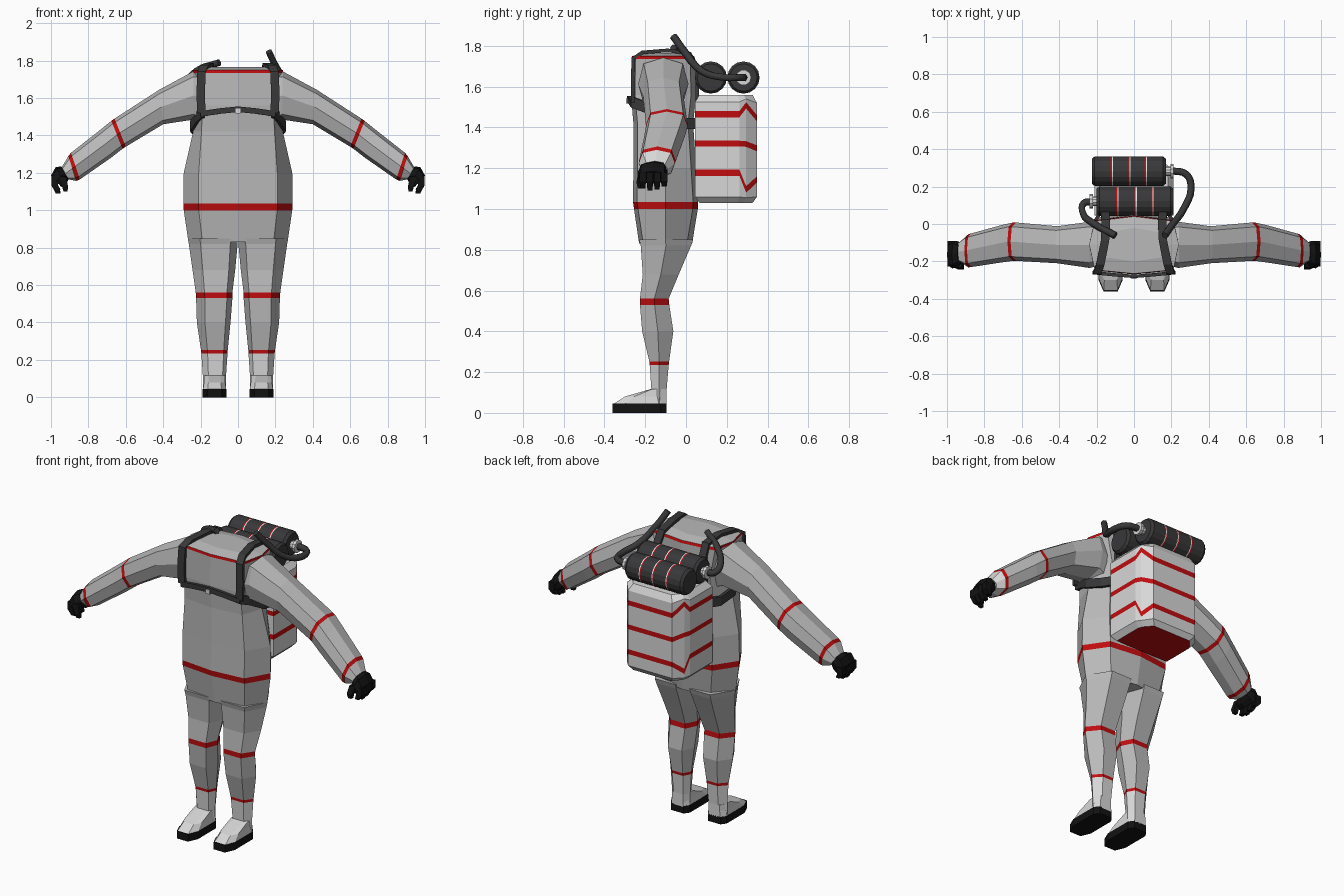
import bpy, bmesh, math
from mathutils import Vector

if "Cube" in bpy.data.objects:
    bpy.data.objects.remove(bpy.data.objects["Cube"])


def material(name, r, g, b):
    m = bpy.data.materials.new(name)
    m.diffuse_color = (r, g, b, 1)
    m.use_nodes = True
    m.node_tree.nodes["Principled BSDF"].inputs["Base Color"].default_value = m.diffuse_color
    return m


MATS = [material("suit_grey", .49, .49, .49), material("light_grey", .68, .68, .68),
        material("red", .52, .004, .005), material("dark_grey", .04, .04, .042),
        material("black", .006, .006, .006), material("white", .85, .85, .85)]
GREY, LIGHT, RED, DARK, BLACK, WHITE = range(6)


def loft(name, rings, mats, caps=None, side=1):
    """Skin equal-sized rings; mats gives one colour per segment, caps the two ends."""
    bm = bmesh.new()
    vs = [[bm.verts.new((x * side, y, z)) for x, y, z in r] for r in rings]
    n = len(vs[0])
    caps = caps or (mats[0], mats[-1])
    for i, m in enumerate(mats):
        for k in range(n):
            j = (k + 1) % n
            bm.faces.new((vs[i][k], vs[i][j], vs[i + 1][j], vs[i + 1][k])).material_index = m
    for r, m in zip((vs[0], vs[-1]), caps):
        bm.faces.new(r).material_index = m
    bmesh.ops.recalc_face_normals(bm, faces=bm.faces)
    me = bpy.data.meshes.new(name)
    bm.to_mesh(me)
    bm.free()
    for m in MATS:
        me.materials.append(m)
    ob = bpy.data.objects.new(name, me)
    bpy.context.collection.objects.link(ob)
    return ob


def both(name, rings, mats, caps=None):
    loft("left_" + name, rings, mats, caps, 1)
    loft("right_" + name, rings, mats, caps, -1)


def mirrored(half):
    """Close a half outline (front to back, x >= 0) across x = 0."""
    return half + [(-x, y, z) for x, y, z in reversed(half) if x > 1e-4]


# torso: z, front corner x, side x, back corner x, front y, side y, back y
def torso_ring(z, fx, sx, bx, yf, ym, yb):
    return mirrored([(0, yf, z), (fx, yf + .02, z), (sx, ym, z), (bx, yb - .025, z), (0, yb, z)])


torso = [(.83, .19, .265, .17, -.23, -.10, .03),
         (1.0, .21, .29, .20, -.255, -.10, .058),
         (1.035, .21, .292, .20, -.26, -.10, .06),
         (1.2, .21, .29, .20, -.258, -.10, .05),
         (1.42, .195, .24, .18, -.258, -.11, .035),
         (1.56, .19, .225, .18, -.27, -.11, .05),
         (1.735, .21, .24, .21, -.268, -.11, .045),
         (1.75, .21, .24, .21, -.265, -.11, .04),
         (1.765, .14, .17, .14, -.20, -.11, -.02)]
loft("torso", [torso_ring(*s) for s in torso], [GREY, RED, GREY, GREY, GREY, GREY, RED, GREY])


# legs: z, inner x, outer x, front y, back y
def leg_ring(z, xi, xo, yf, yb):
    w, ym = xo - xi, (yf + yb) / 2
    return [(xi, ym, z), (xi + .15 * w, yf, z), (xo - .24 * w, yf, z),
            (xo, ym, z), (xo - .3 * w, yb, z), (xi + .18 * w, yb, z)]


leg = [(.85, 0, .268, -.23, .035), (.82, .002, .263, -.222, .025), (.68, .015, .243, -.212, -.035),
       (.56, .03, .226, -.226, -.085), (.53, .03, .224, -.226, -.082),
       (.40, .04, .22, -.215, -.062), (.252, .055, .198, -.18, -.083),
       (.235, .056, .196, -.178, -.085), (.115, .064, .188, -.17, -.095), (.04, .064, .188, -.17, -.095)]
both("leg", [leg_ring(*s) for s in leg],
     [GREY, GREY, GREY, RED, GREY, GREY, RED, LIGHT, LIGHT])


# boots: black sole and a sloping light upper
def boot_ring(z, toe, ball, k=1.0):
    half = [(.038 * k, toe), (.064 * k, ball), (.064 * k, -.125), (.042 * k, -.095)]
    return [(.125 + x, y, z) for x, y in half] + [(.125 - x, y, z) for x, y in reversed(half)]


both("sole", [boot_ring(0, -.36, -.30), boot_ring(.045, -.36, -.30)], [BLACK])
both("boot", [boot_ring(.044, -.355, -.295, .97), boot_ring(.08, -.30, -.255, .88),
              boot_ring(.117, -.172, -.165, .85)], [LIGHT, LIGHT])


# sleeves: top x, z, bottom x, z, then y range
def sleeve_ring(xt, zt, xb, zb, y0, y1):
    ring = []
    for k in range(8):
        a = k * math.pi / 4
        f = 1.1 if k % 2 else 1
        t, v = .5 + .5 * f * math.cos(a), .5 + .5 * f * math.sin(a)
        ring.append((xb + (xt - xb) * t, y0 + (y1 - y0) * v, zb + (zt - zb) * t))
    return ring


sleeve = [(.17, 1.74, .19, 1.46, -.22, 0), (.24, 1.742, .235, 1.485, -.235, .012),
          (.42, 1.645, .40, 1.46, -.21, -.012), (.66, 1.49, .60, 1.34, -.197, .008),
          (.677, 1.478, .618, 1.328, -.197, .008), (.73, 1.435, .68, 1.28, -.205, -.005),
          (.893, 1.307, .845, 1.165, -.23, -.05), (.907, 1.29, .865, 1.157, -.232, -.055),
          (.945, 1.225, .905, 1.165, -.205, -.09)]
both("sleeve", [sleeve_ring(*s) for s in sleeve],
     [GREY, GREY, GREY, RED, GREY, GREY, RED, LIGHT])

# gloves: palm, four curled fingers and a thumb
palm = [(.945, 1.235, .905, 1.165, -.205, -.10), (.975, 1.23, .92, 1.14, -.235, -.09),
        (1.0, 1.185, .945, 1.125, -.237, -.09)]
both("palm", [sleeve_ring(*s) for s in palm], [BLACK, BLACK])


def finger_ring(x, y, z, w, d):
    return [(x - d, y - w, z), (x + d, y - w, z), (x + d, y + w, z), (x - d, y + w, z)]


for i, tip in enumerate((1.10, 1.09, 1.095, 1.11)):
    y = -.212 + i * .035
    both("finger_%d" % (i + 1), [finger_ring(.975, y, 1.18, .016, .022),
                                 finger_ring(.98, y, 1.135, .016, .018),
                                 finger_ring(.962, y, tip, .012, .013)], [BLACK, BLACK])
both("thumb", [finger_ring(.94, -.215, 1.18, .018, .02), finger_ring(.925, -.23, 1.13, .014, .016),
               finger_ring(.922, -.225, 1.10, .01, .011)], [BLACK, BLACK])


# backpack: stripes spread apart around the rear corners
def pack_ring(z, zc, zb, k=1.0):
    half = [(.21, .045, z), (.21, .262, z), (.195, .295, zc), (.15, .348, zb)]
    half = [(x * k, .195 + (y - .195) * k, h) for x, y, h in half]
    return half + [(-x, y, h) for x, y, h in reversed(half)]


pack = [(1.03, 1.03, 1.03, .86), (1.06, 1.055, 1.06), (1.163, 1.08, 1.13), (1.193, 1.112, 1.16),
        (1.307, 1.305, 1.283), (1.335, 1.333, 1.312), (1.45, 1.493, 1.43), (1.48, 1.524, 1.46),
        (1.525, 1.54, 1.52), (1.56, 1.56, 1.56, .86)]
loft("backpack", [pack_ring(*s) for s in pack],
     [LIGHT, LIGHT, RED, LIGHT, RED, LIGHT, RED, LIGHT, LIGHT], (RED, LIGHT))


# tanks: rounded cylinders lying across the pack
def disc(x, y, z, r, n=16):
    return [(x, y + r * math.cos(a), z + r * math.sin(a))
            for a in (k * 2 * math.pi / n for k in range(n))]


def tank(name, y, x0, x1, valve):
    z, r = 1.645, .079
    xs, rad, mats = [x0, x0 + .015], [r * .85, r], [DARK]
    for f in (.27, .51, .73):
        c = x0 + (x1 - x0) * f
        xs += [c - .006, c, c + .006]
        rad += [r, r, r]
        mats += [DARK, RED, WHITE]
    xs += [x1 - .015, x1]
    rad += [r, r * .85]
    loft(name, [disc(x, y, z, q) for x, q in zip(xs, rad)], mats + [DARK, DARK])
    s = 1 if valve > x1 else -1
    loft(name + "_valve", [disc(valve - s * .05, y, z, .025, 10), disc(valve - s * .018, y, z, .025, 10),
                           disc(valve - s * .018, y, z, .038, 10), disc(valve, y, z, .038, 10)], [LIGHT] * 3)


tank("rear_tank", .282, -.225, .17, .212)
tank("front_tank", .122, -.20, .21, -.237)


# hoses from the valves over the shoulders
def hose(name, pts, r=.019):
    cu = bpy.data.curves.new(name, "CURVE")
    cu.dimensions = "3D"
    cu.bevel_depth, cu.bevel_resolution, cu.resolution_u = r, 1, 4
    cu.use_fill_caps = True
    sp = cu.splines.new("BEZIER")
    sp.bezier_points.add(len(pts) - 1)
    for b, p in zip(sp.bezier_points, pts):
        b.co = p
        b.handle_left_type = b.handle_right_type = "AUTO"
    ob = bpy.data.objects.new(name, cu)
    bpy.context.collection.objects.link(ob)
    cu.materials.append(MATS[DARK])
    bpy.context.view_layer.objects.active = ob
    ob.select_set(True)
    bpy.ops.object.convert(target="MESH")
    ob.select_set(False)


hose("rear_hose", [(.20, .285, 1.645), (.28, .265, 1.645), (.305, .19, 1.645), (.265, .08, 1.675),
                   (.20, -.01, 1.775), (.165, -.062, 1.848)])
hose("front_hose", [(-.225, .12, 1.645), (-.27, .11, 1.65), (-.272, .055, 1.68), (-.22, .005, 1.745),
                    (-.10, -.062, 1.79)])


# straps: flat ribbons swept along a path, width along a fixed axis
def strap_rings(pts, axis, width, thick=.018):
    P, rings = [Vector(p) for p in pts], []
    w = Vector(axis) * width / 2
    for i, p in enumerate(P):
        t = (P[min(i + 1, len(P) - 1)] - P[max(i - 1, 0)]).normalized()
        n = t.cross(w).normalized() * thick / 2
        rings.append([tuple(p + w + n), tuple(p - w + n), tuple(p - w - n), tuple(p + w - n)])
    return rings


shoulder = [(.195, -.262, 1.52), (.20, -.262, 1.62), (.195, -.258, 1.74), (.18, -.215, 1.768),
            (.155, -.09, 1.778), (.15, .02, 1.762), (.155, .055, 1.70), (.16, .055, 1.53)]
both("shoulder_strap", strap_rings(shoulder, (1, 0, 0), .045), [DARK] * (len(shoulder) - 1))
side_strap = [(.185, -.265, 1.525), (.215, -.20, 1.50), (.248, -.11, 1.45), (.225, -.01, 1.42), (.18, .06, 1.42)]
both("side_strap", strap_rings(side_strap, (0, 0, 1), .055), [DARK] * 4)
chest = [(-.20, -.262, 1.515), (-.1, -.272, 1.53), (0, -.28, 1.54), (.1, -.272, 1.53), (.20, -.262, 1.515)]
loft("chest_strap", strap_rings(chest, (0, 0, 1), .03), [DARK] * 4)
loft("buckle", strap_rings([(-.013, -.285, 1.53), (.013, -.285, 1.53)], (0, 0, 1), .026), [LIGHT])
